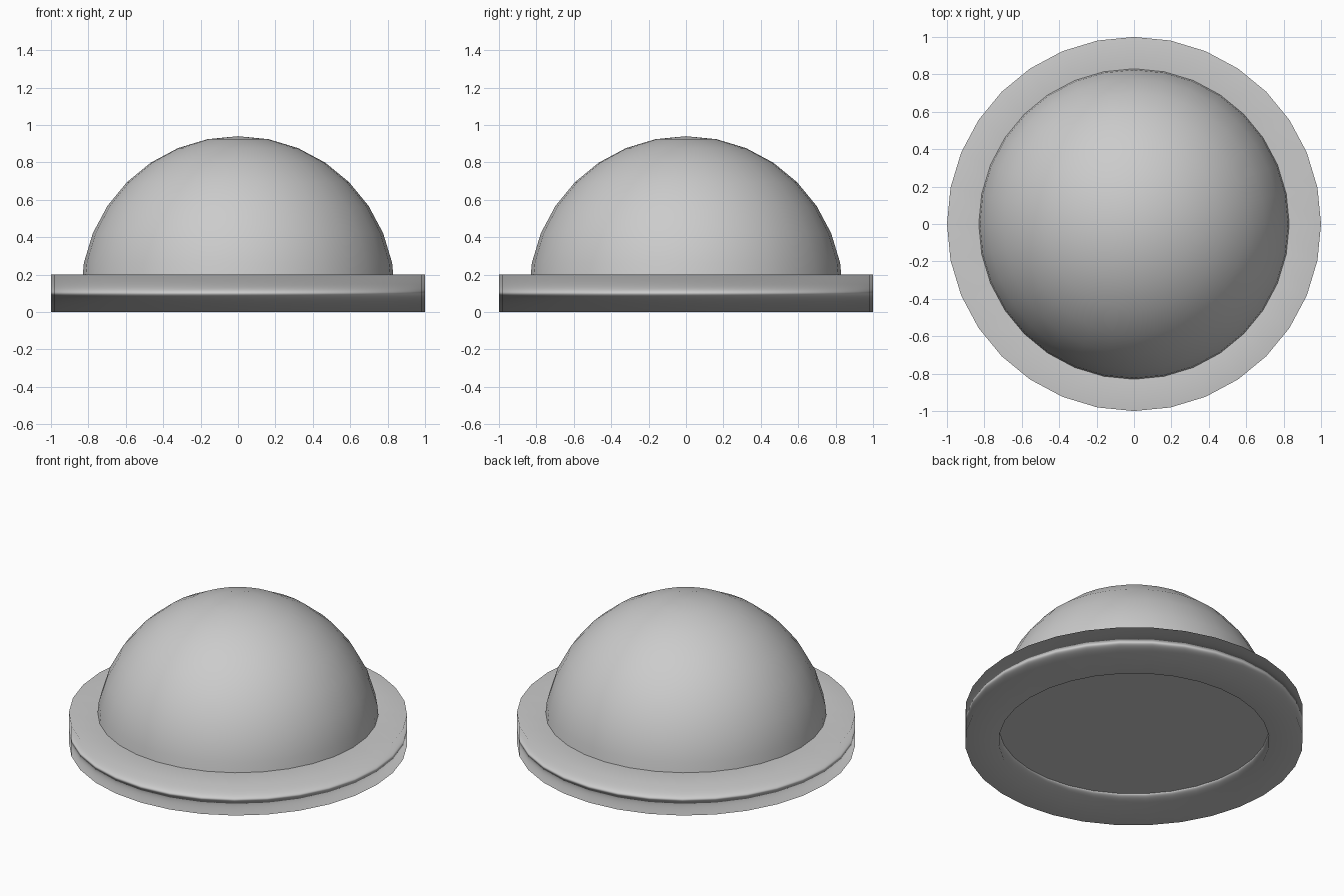
import bpy, bmesh, math

if "Cube" in bpy.data.objects:
    bpy.data.objects.remove(bpy.data.objects["Cube"])

SEGS = 32


def finish(name, bm):
    bmesh.ops.recalc_face_normals(bm, faces=bm.faces)
    mesh = bpy.data.meshes.new(name)
    bm.to_mesh(mesh)
    bm.free()
    obj = bpy.data.objects.new(name, mesh)
    bpy.context.collection.objects.link(obj)
    return obj


# Base ring: square-section tube, fully smooth, flattened by object scale
bm = bmesh.new()
rings = []
for r, z in [(1, -1), (1, 1), (0.8, 1), (0.8, -1)]:
    rings.append([bm.verts.new((r * math.cos(2 * math.pi * i / SEGS),
                                r * math.sin(2 * math.pi * i / SEGS), z))
                  for i in range(SEGS)])
for k in range(4):
    a, b = rings[k], rings[(k + 1) % 4]
    for i in range(SEGS):
        j = (i + 1) % SEGS
        bm.faces.new((a[i], a[j], b[j], b[i])).smooth = True
ring = finish("base_ring", bm)
ring.location.z = 0.1
ring.scale.z = 0.1

# Dome: upper half of a sphere, closed by a flat floor inside the ring
bm = bmesh.new()
bmesh.ops.create_uvsphere(bm, u_segments=SEGS, v_segments=16, radius=0.84)
for f in bm.faces:
    f.smooth = True
bmesh.ops.delete(bm, geom=[v for v in bm.verts if v.co.z < -0.001], context='VERTS')
rim = [e for e in bm.edges if e.is_boundary]
for f in bmesh.ops.contextual_create(bm, geom=rim)["faces"]:
    f.smooth = False
dome = finish("dome", bm)
dome.location.z = 0.1
